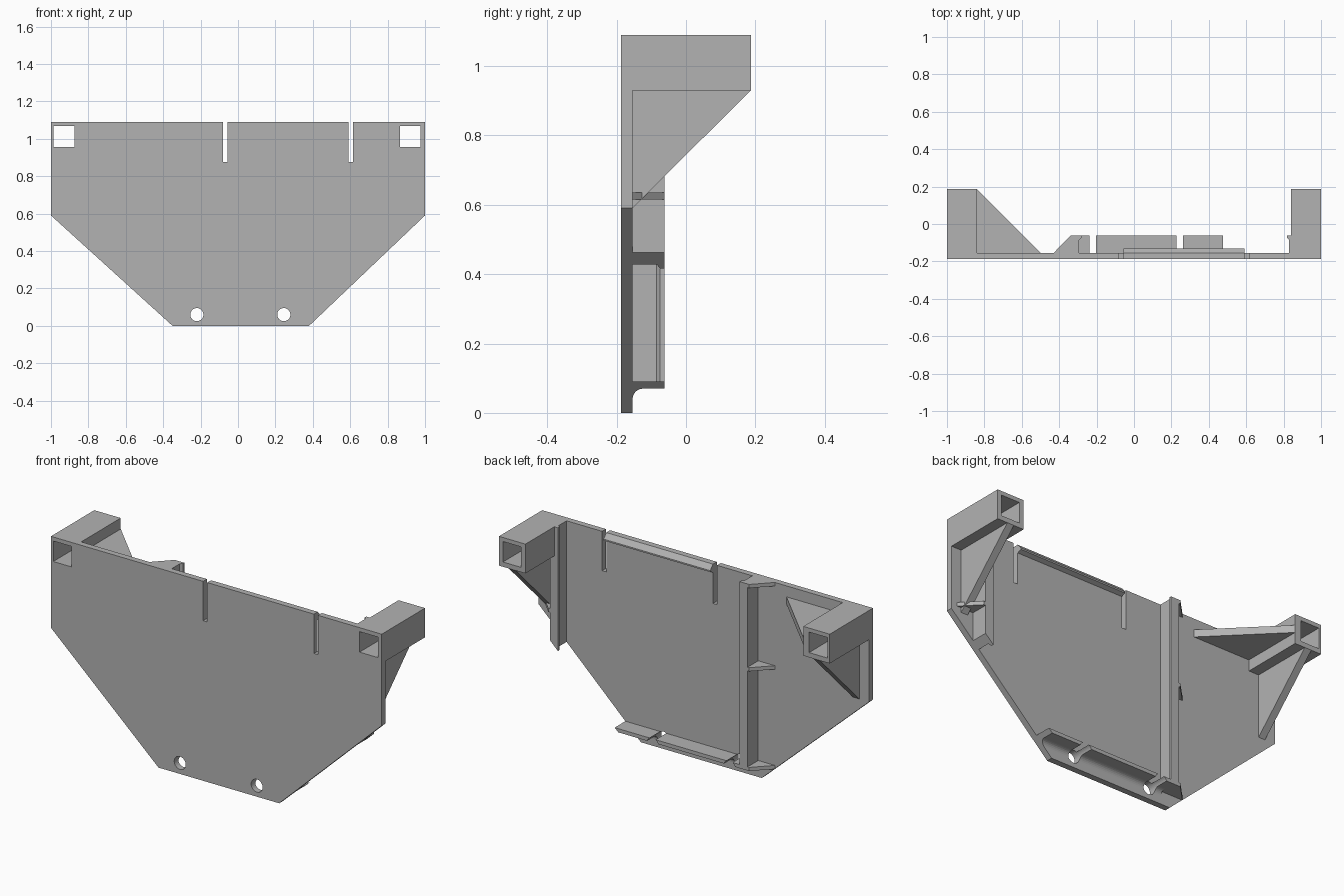
import bpy, bmesh, math
from mathutils import Vector

if "Cube" in bpy.data.objects:
    bpy.data.objects.remove(bpy.data.objects["Cube"], do_unlink=True)

GREY = (0.45, 0.45, 0.45, 1)
mat = bpy.data.materials.new("plain_grey")
mat.use_nodes = True
mat.diffuse_color = GREY
mat.node_tree.nodes["Principled BSDF"].inputs["Base Color"].default_value = GREY

FRONT, FACE, BACK, LIP = -0.187, -0.154, 0.187, -0.062
TOP, TUBE_Z, SIDE_Z = 1.09, 0.93, 0.59
FOOT_L, FOOT_R = 0.38, -0.35
SHELF_Z, SHELF_TOP = 0.07, 0.09

# Axis mapping: 2D profile point plus depth to 3D
MAP = {"x": lambda p, d: (d, p[0], p[1]),
       "y": lambda p, d: (p[0], d, p[1]),
       "z": lambda p, d: (p[0], p[1], d)}


def prism(name, axis, pts, a, b, clip=False):
    """Extrude a profile along an axis, optionally trimmed by the sloped plate edge."""
    bm = bmesh.new()
    lo = [bm.verts.new(MAP[axis](p, a)) for p in pts]
    hi = [bm.verts.new(MAP[axis](p, b)) for p in pts]
    bm.faces.new(lo)
    bm.faces.new(hi[::-1])
    for i in range(len(pts)):
        j = (i + 1) % len(pts)
        bm.faces.new((lo[i], hi[i], hi[j], lo[j]))
    if clip:
        normal = Vector((SIDE_Z, 0, FOOT_L - 1))
        geom = bm.verts[:] + bm.edges[:] + bm.faces[:]
        cut = bmesh.ops.bisect_plane(bm, geom=geom, plane_co=(FOOT_L, 0, 0),
                                     plane_no=normal, clear_outer=True)
        edges = [e for e in cut["geom_cut"] if isinstance(e, bmesh.types.BMEdge)]
        if edges:
            bmesh.ops.edgeloop_fill(bm, edges=edges)
    bmesh.ops.recalc_face_normals(bm, faces=bm.faces[:])
    mesh = bpy.data.meshes.new(name)
    bm.to_mesh(mesh)
    bm.free()
    obj = bpy.data.objects.new(name, mesh)
    mesh.materials.append(mat)
    bpy.context.collection.objects.link(obj)
    return obj


def rect(x0, x1, z0, z1):
    return [(x0, z0), (x1, z0), (x1, z1), (x0, z1)]


def circle(cx, cz, r, n=32):
    return [(cx + r * math.cos(2 * math.pi * i / n),
             cz + r * math.sin(2 * math.pi * i / n)) for i in range(n)]


def drill(obj, pts):
    """Cut a hole running front to back."""
    cutter = prism("cutter", "y", pts, -0.4, 0.4)
    cutter.hide_render = True
    mod = obj.modifiers.new("hole", "BOOLEAN")
    mod.operation = "DIFFERENCE"
    mod.solver = "EXACT"
    mod.object = cutter
    bpy.context.view_layer.objects.active = obj
    bpy.ops.object.modifier_apply(modifier=mod.name)
    bpy.data.objects.remove(cutter, do_unlink=True)


# Main plate with two slots open at the top
slots = [(-0.08, -0.055), (0.59, 0.615)]
outline = [(FOOT_R, 0), (FOOT_L, 0), (1, SIDE_Z), (1, TOP)]
for x0, x1 in reversed(slots):
    outline += [(x1, TOP), (x1, 0.875), (x0, 0.875), (x0, TOP)]
outline += [(-1, TOP), (-1, SIDE_Z)]
plate = prism("main_plate", "y", outline, FRONT, FACE)

# Bottom shelf with a curved underside
fillet = [(FACE + 0.03 - 0.03 * math.sin(t), SHELF_Z - 0.03 + 0.03 * math.cos(t))
          for t in [math.pi / 2 * i / 6 for i in range(7)]]
shelf = prism("bottom_shelf", "x",
              [(FACE, SHELF_TOP), (LIP, SHELF_TOP), (LIP, SHELF_Z)] + fillet,
              -0.295, 0.6, clip=True)

# Round holes pass through plate and shelf
for x in (-0.22, 0.245):
    for part in (plate, shelf):
        drill(part, circle(x, 0.06, 0.035))

# Square tubes with their upright gussets
for side, x0, x1, h0, h1 in (("right", -1, -0.84, -0.986, -0.875),
                             ("left", 0.84, 1, 0.866, 0.976)):
    tube = prism(side + "_tube", "y", rect(x0, x1, TUBE_Z, TOP), FACE, BACK)
    for part in (plate, tube):
        drill(part, rect(h0, h1, 0.956, 1.068))
    mid = (x0 + x1) / 2
    prism(side + "_tube_gusset", "x",
          [(FACE, SIDE_Z), (BACK, TUBE_Z), (FACE, TUBE_Z)], mid - 0.02, mid + 0.02)

# Flat gusset beside the right tube
prism("right_flat_gusset", "z", [(-0.84, FACE), (-0.5, FACE), (-0.84, BACK)], 0.99, 1.03)

# Upright walls with snap lips, s points toward the pocket
for side, x, s, bottom in (("right", -0.293, 1, SHELF_Z), ("left", 0.83, -1, 0.3)):
    outer, lip = x - s * 0.036, x + s * 0.012
    prism(side + "_wall", "z",
          [(outer, FACE), (x, FACE), (x, -0.085), (lip, -0.075), (lip, LIP), (outer, LIP)],
          bottom, TOP, clip=True)
    levels = [0.615] if side == "left" else [SHELF_Z, 0.615, TOP - 0.02]
    for i, z in enumerate(levels):
        prism(f"{side}_wall_brace_{i + 1}", "z",
              [(outer, FACE), (outer, LIP), (outer - s * 0.01, LIP), (outer - s * 0.1, FACE)],
              z, z + 0.02)

# Snap rail between the slots
prism("top_snap_rail", "x",
      [(FACE, TOP), (-0.131, 1.063), (-0.131, 1.055), (FACE, 1.045)],
      slots[0][1], slots[1][0])
